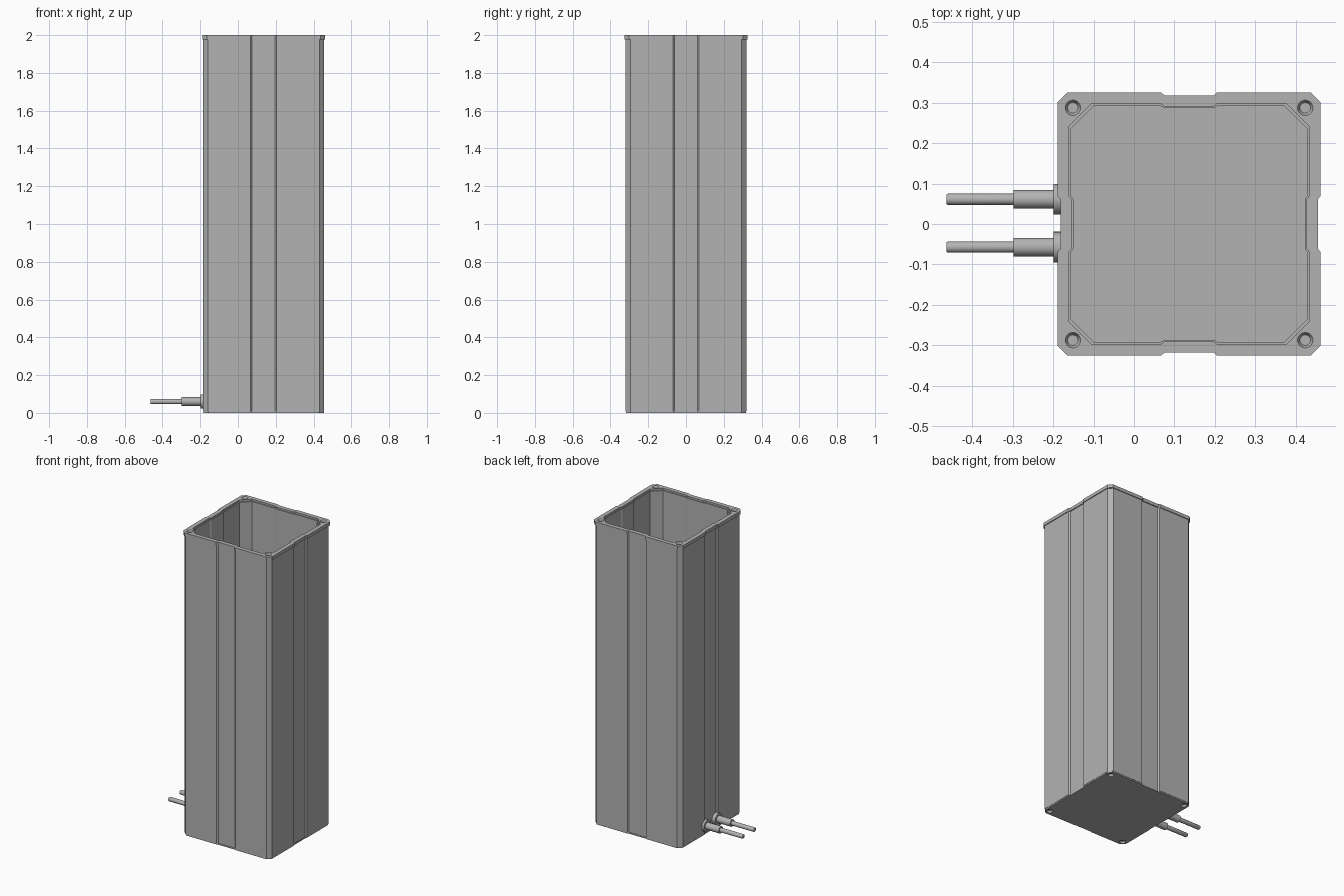
import bpy, bmesh, math
from mathutils import Matrix, Vector

cube = bpy.data.objects.get("Cube")
if cube:
    bpy.data.objects.remove(cube, do_unlink=True)

CX = 0.136          # housing centre along x
HOLE = 0.287        # corner screw hole offset

grey = bpy.data.materials.new("plain grey")
grey.use_nodes = True
color = (0.45, 0.45, 0.45, 1)
grey.diffuse_color = color
grey.node_tree.nodes["Principled BSDF"].inputs["Base Color"].default_value = color


def finish(bm, name):
    bmesh.ops.recalc_face_normals(bm, faces=bm.faces)
    mesh = bpy.data.meshes.new(name)
    bm.to_mesh(mesh)
    bm.free()
    mesh.materials.append(grey)
    ob = bpy.data.objects.new(name, mesh)
    bpy.context.collection.objects.link(ob)
    return ob


def section(half, chamfer, notch):
    """Chamfered square with a shallow recess in the middle of each side."""
    side = [(-half + chamfer, -half), (-0.069, -half), (-0.061, -half + notch),
            (0.061, -half + notch), (0.069, -half), (half - chamfer, -half)]
    return [Matrix.Rotation(k * math.pi / 2, 2) @ Vector(p) for k in range(4) for p in side]


def loft(name, rings):
    """Skin a stack of sections and close both ends."""
    bm = bmesh.new()
    loops = [[bm.verts.new((p.x + CX, p.y, z)) for p in section(h, c, n)]
             for h, c, n, z in rings]
    for a, b in zip(loops, loops[1:]):
        for i in range(len(a)):
            j = (i + 1) % len(a)
            bm.faces.new((a[i], a[j], b[j], b[i]))
    bm.faces.new(loops[0])
    bm.faces.new(loops[-1])
    return finish(bm, name)


def rod(name, stations, y, z):
    """Round part along x from (x, radius) stations."""
    bm = bmesh.new()
    n = 32
    loops = [[bm.verts.new((x, y + r * math.cos(2 * math.pi * i / n),
                            z + r * math.sin(2 * math.pi * i / n))) for i in range(n)]
             for x, r in stations]
    for a, b in zip(loops, loops[1:]):
        for i in range(n):
            bm.faces.new((a[i], a[(i + 1) % n], b[(i + 1) % n], b[i]))
    bm.faces.new(loops[0])
    bm.faces.new(loops[-1])
    ob = finish(bm, name)
    bpy.ops.object.select_all(action='DESELECT')
    ob.select_set(True)
    bpy.context.view_layer.objects.active = ob
    bpy.ops.object.shade_smooth_by_angle(angle=math.radians(30))
    return ob


# Hollow housing with an overhanging rim and a stepped mouth
housing = loft("housing", [
    (0.320, 0.025, 0.008, 0.008), (0.320, 0.025, 0.008, 1.978),
    (0.325, 0.024, 0.007, 1.978), (0.325, 0.024, 0.007, 2.0),
    (0.297, 0.056, 0.007, 2.0), (0.297, 0.056, 0.007, 1.988),
    (0.291, 0.055, 0.005, 1.988), (0.291, 0.055, 0.005, 0.02)])

# Thin plate closing the bottom
base = loft("base_plate", [(0.318, 0.025, 0.003, 0.0), (0.318, 0.025, 0.003, 0.008)])

# Countersunk screw holes at the four corners, top and bottom
bm = bmesh.new()
for sx in (-1, 1):
    for sy in (-1, 1):
        for z, flip in ((2.0, 1), (0.0, -1)):
            bmesh.ops.create_cone(
                bm, cap_ends=True, segments=24, depth=0.024,
                radius1=0.013 if flip > 0 else 0.025,
                radius2=0.025 if flip > 0 else 0.013,
                matrix=Matrix.Translation((CX + sx * HOLE, sy * HOLE, z)))
cutter = finish(bm, "hole_cutter")
cutter.hide_render = True
for ob in (housing, base):
    mod = ob.modifiers.new("screw holes", 'BOOLEAN')
    mod.operation = 'DIFFERENCE'
    mod.solver = 'EXACT'
    mod.object = cutter
    bpy.context.view_layer.objects.active = ob
    bpy.ops.object.modifier_apply(modifier=mod.name)
bpy.data.objects.remove(cutter, do_unlink=True)

# Two cable outlets low on the right side
for label, y in (("back", 0.061), ("front", -0.057)):
    rod(label + "_flange", [(-0.175, 0.038), (-0.199, 0.038)], y, 0.06)
    rod(label + "_sleeve", [(-0.19, 0.023), (-0.298, 0.023)], y, 0.06)
    rod(label + "_cable", [(-0.29, 0.014), (-0.459, 0.014), (-0.463, 0.012)], y, 0.06)
